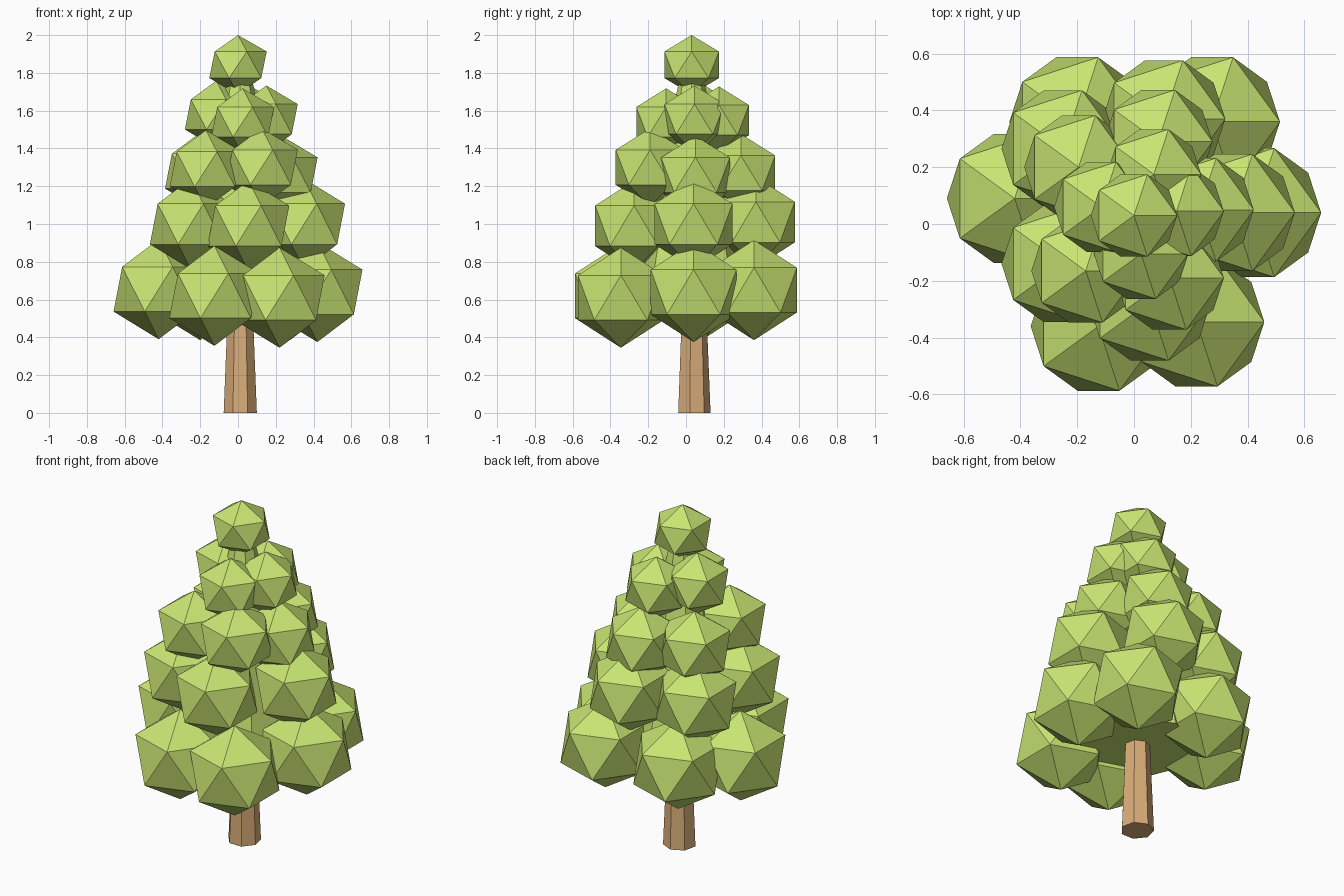
import bpy

if "Cube" in bpy.data.objects:
    bpy.data.objects.remove(bpy.data.objects["Cube"])


def material(name, color):
    m = bpy.data.materials.new(name)
    m.diffuse_color = (*color, 1)
    m.use_nodes = True
    m.node_tree.nodes["Principled BSDF"].inputs["Base Color"].default_value = m.diffuse_color
    return m


leaf = material("leaf_green", (0.58, 0.78, 0.17))
bark = material("bark_brown", (0.70, 0.42, 0.19))


def cone(name, sides, r1, r2, z1, z2, x, y, mat):
    bpy.ops.mesh.primitive_cone_add(vertices=sides, radius1=r1, radius2=r2, depth=z2 - z1,
                                    location=(x, y, (z1 + z2) / 2))
    o = bpy.context.object
    o.name = name
    o.data.materials.append(mat)


def clump(name, x, y, z, r, rz):
    bpy.ops.mesh.primitive_ico_sphere_add(subdivisions=1, radius=1, location=(x, y, z))
    o = bpy.context.object
    o.name = name
    o.scale = (r, r, rz)
    o.data.materials.append(leaf)


# Tapered seven-sided trunk, and the leafy core that fills the gaps between clumps
cone("trunk", 7, 0.09, 0.066, 0, 0.6, 0.012, 0.04, bark)
cone("foliage_core", 8, 0.33, 0.07, 0.52, 1.74, 0.01, 0.03, leaf)

# Foliage tiers from bottom to top: clump centres (x, y, z), radius and half height
tiers = {
    "bottom_foliage": (0.267, 0.265, [
        (-0.42, 0.09, 0.655), (-0.125, -0.36, 0.62), (0.22, -0.345, 0.61),
        (0.42, 0.04, 0.64), (0.275, 0.36, 0.65), (-0.20, 0.36, 0.65)]),
    "lower_foliage": (0.242, 0.24, [
        (0.055, -0.275, 0.99), (-0.25, -0.14, 1.00), (0.35, 0.04, 1.00),
        (0.105, 0.37, 1.01), (-0.25, 0.265, 1.00)]),
    "middle_foliage": (0.214, 0.207, [
        (-0.17, -0.165, 1.29), (0.125, -0.19, 1.30), (0.23, 0.05, 1.26),
        (0.085, 0.29, 1.27), (-0.195, 0.20, 1.28)]),
    "upper_foliage": (0.186, 0.178, [
        (0.025, -0.105, 1.54), (0.15, 0.045, 1.555), (0.07, 0.175, 1.55),
        (-0.115, 0.06, 1.58)]),
    "top_foliage": (0.17, 0.157, [(0.0, 0.03, 1.843)]),
}
for name, (r, rz, centres) in tiers.items():
    for i, c in enumerate(centres):
        clump(f"{name}_{i + 1}", *c, r, rz)
